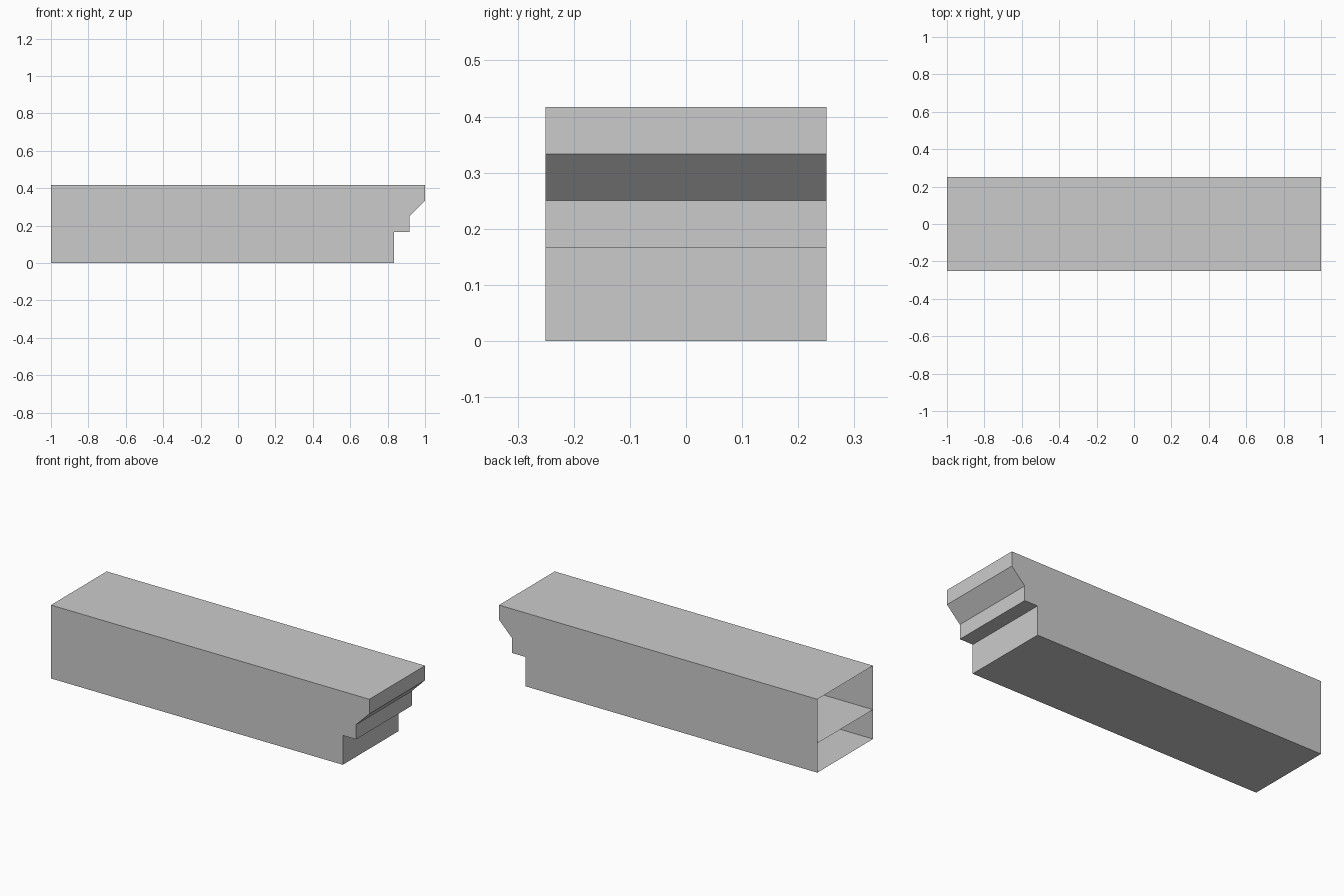
import bpy, bmesh
from mathutils import Vector

if "Cube" in bpy.data.objects:
    bpy.data.objects.remove(bpy.data.objects["Cube"])

U = 1 / 12        # moulding step size
HALF_DEPTH = 0.25


def hollow_beam(name, profile, open_top=False):
    """Extrude an x-z profile along y, leaving the left end open."""
    bm = bmesh.new()
    face = bm.faces.new([bm.verts.new((x, -HALF_DEPTH, z)) for x, z in profile])
    ext = bmesh.ops.extrude_face_region(bm, geom=[face], use_keep_orig=True)
    moved = [v for v in ext["geom"] if isinstance(v, bmesh.types.BMVert)]
    bmesh.ops.translate(bm, verts=moved, vec=Vector((0, 2 * HALF_DEPTH, 0)))
    bmesh.ops.recalc_face_normals(bm, faces=bm.faces[:])
    bm.normal_update()
    unwanted = [f for f in bm.faces
                if f.normal.x < -0.9 or (open_top and f.normal.z > 0.9)]
    bmesh.ops.delete(bm, geom=unwanted, context="FACES")
    mesh = bpy.data.meshes.new(name)
    bm.to_mesh(mesh)
    bm.free()
    obj = bpy.data.objects.new(name, mesh)
    bpy.context.collection.objects.link(obj)
    return obj


# Lower block, closed above by the floor of the upper block
hollow_beam("lower_block", [(-1, 0), (1 - 2 * U, 0), (1 - 2 * U, 2 * U), (-1, 2 * U)],
            open_top=True)

# Upper block with the stepped and chamfered nose
hollow_beam("upper_moulding", [(-1, 2 * U), (1 - U, 2 * U), (1 - U, 3 * U),
                               (1, 4 * U), (1, 5 * U), (-1, 5 * U)])
